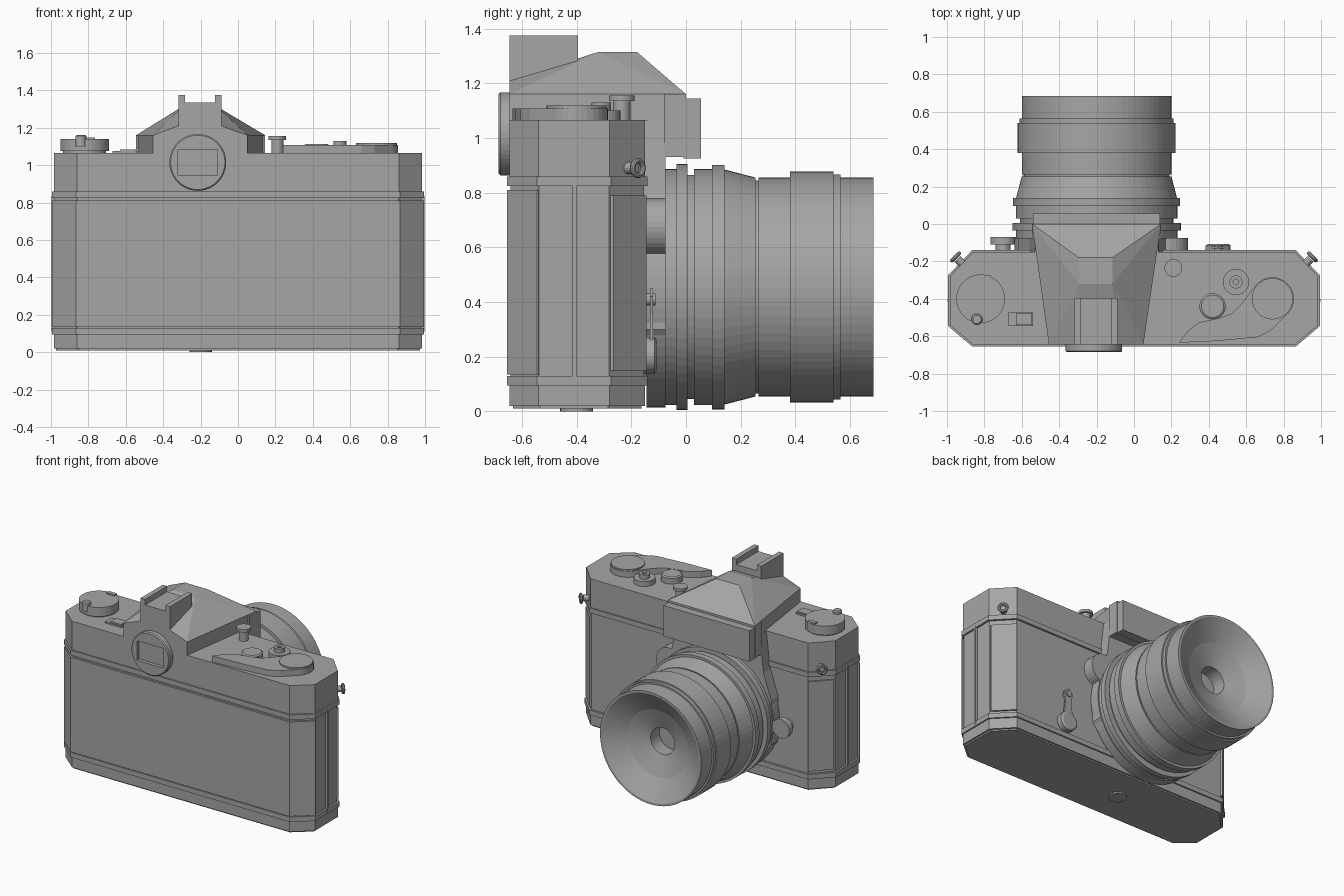
import bpy, bmesh, math
from mathutils import Matrix, Vector

cube = bpy.data.objects.get("Cube")
if cube:
    bpy.data.objects.remove(cube, do_unlink=True)

grey = bpy.data.materials.new("plain_grey")
grey.use_nodes = True
colour = (0.38, 0.38, 0.38, 1)
grey.diffuse_color = colour
grey.node_tree.nodes["Principled BSDF"].inputs["Base Color"].default_value = colour

UP = Matrix.Identity(4)
BACK = Matrix.Rotation(-math.pi / 2, 4, 'X')   # local z points along +y


def finish(name, bm, matrix=UP):
    bmesh.ops.recalc_face_normals(bm, faces=bm.faces)
    mesh = bpy.data.meshes.new(name)
    bm.to_mesh(mesh)
    bm.free()
    mesh.transform(matrix)
    mesh.materials.append(grey)
    obj = bpy.data.objects.new(name, mesh)
    bpy.context.collection.objects.link(obj)
    return obj


def slab(name, outline, low, high, along_y=False):
    """Extrude an outline: (x, y) upwards, or (x, z) along y."""
    bm = bmesh.new()
    place = (lambda a, b, t: (a, t, b)) if along_y else (lambda a, b, t: (a, b, t))
    ends = [[bm.verts.new(place(a, b, t)) for a, b in outline] for t in (low, high)]
    for ring in ends:
        bm.faces.new(ring)
    n = len(outline)
    for i in range(n):
        j = (i + 1) % n
        bm.faces.new((ends[0][i], ends[0][j], ends[1][j], ends[1][i]))
    return finish(name, bm)


def box(name, x, y, z):
    return slab(name, [(x[0], y[0]), (x[1], y[0]), (x[1], y[1]), (x[0], y[1])], *z)


def lathe(name, profile, centre, turn=UP, sides=32):
    """Revolve (radius, height) points about an axis; ends are capped."""
    bm = bmesh.new()
    rings = []
    for r, h in profile:
        rings.append([bm.verts.new((r * math.cos(i * math.tau / sides),
                                    r * math.sin(i * math.tau / sides), h))
                      for i in range(sides)])
    bm.faces.new(rings[0])
    bm.faces.new(rings[-1])
    for a, b in zip(rings, rings[1:]):
        for i in range(sides):
            j = (i + 1) % sides
            bm.faces.new((a[i], a[j], b[j], b[i]))
    return finish(name, bm, Matrix.Translation(centre) @ turn)


def hull(name, points):
    bm = bmesh.new()
    for p in points:
        bm.verts.new(p)
    bmesh.ops.convex_hull(bm, input=bm.verts)
    return finish(name, bm)


def plan(grow=0.0, front=None):
    """Body outline with cut corners, optionally only the rear part."""
    x, cx, g = 0.985 + grow, 0.86 + grow * 0.5, grow
    half = [(cx, -0.645 - g), (x, -0.54 - g / 2)]
    half += [(x, front)] if front else [(x, -0.28 + g / 2), (cx, -0.15 + g)]
    return half + [(-a, b) for a, b in reversed(half)]


# Body shells, lips and rear door
slab("base_plate", plan(-0.012), 0.01, 0.025)
slab("lower_shell", plan(), 0.02, 0.095)
slab("body_core", plan(-0.004), 0.09, 0.87)
slab("upper_shell", plan(), 0.86, 1.065)
slab("lower_lip", plan(0.01), 0.095, 0.13)
slab("upper_lip", plan(0.01), 0.825, 0.86)
slab("rear_door", plan(0.01, -0.54), 0.135, 0.81)
lathe("tripod_socket", [(0.06, 0.0), (0.06, 0.012)], (-0.2, -0.4, 0))
for side, s in (("left", 1), ("right", -1)):
    box(side + "_door_edge", sorted((s * 0.97, s * 0.997)), (-0.415, -0.4), (0.11, 0.835))
    # Grip panel on the front corner
    slab(side + "_corner_panel",
         [(s * a, b) for a, b in ((0.97, -0.285), (0.98, -0.265), (0.865, -0.145),
                                  (0.85, -0.16))], 0.15, 0.79)
    # Strap lug with a ring
    turn = Matrix.Rotation(-s * math.pi / 4, 4, 'Z') @ BACK
    out = Vector((s, 1, 0)).normalized()
    base = Vector((s * 0.915, -0.215, 0.89))
    lathe(side + "_lug_post", [(0.022, 0), (0.022, 0.04)], base, turn, 16)
    bpy.ops.mesh.primitive_torus_add(
        major_radius=0.027, minor_radius=0.01, major_segments=20, minor_segments=8,
        location=base + out * 0.055, rotation=(math.pi / 2, 0, s * math.pi / 4 + math.pi / 2))
    ring = bpy.context.object
    ring.name = side + "_lug_ring"
    ring.data.materials.append(grey)

# Finder housing
foot = [(-0.545, 0), (0.145, 0), (0.05, -0.645), (-0.455, -0.645)]
hull("finder_housing",
     [(x, y, z) for x, y in foot for z in (1.06, 1.16)]
     + [(x, y, 1.315) for x in (-0.295, -0.115) for y in (-0.32, -0.18)]
     + [(x, -0.645, 1.21) for x in (-0.32, -0.09)])
box("finder_front", (-0.545, 0.145), (-0.08, 0.0), (0.93, 1.16))
box("finder_name_panel", (-0.54, 0.14), (-0.01, 0.055), (0.925, 1.145))
box("shoe_base", (-0.318, -0.087), (-0.645, -0.395), (1.19, 1.335))
for side, x in (("right", -0.318), ("left", -0.122)):
    box(side + "_shoe_rail", (x, x + 0.035), (-0.645, -0.395), (1.33, 1.375))

# Eyepiece with a rectangular window recess
eyepiece = lathe("eyepiece", [(0.145, -0.685), (0.152, -0.678), (0.152, -0.63)],
                 (-0.215, 0, 1.015), BACK, 48)
cutter = box("window_cutter", (-0.32, -0.11), (-0.75, -0.66), (0.945, 1.085))
cut = eyepiece.modifiers.new("window", 'BOOLEAN')
cut.object, cut.operation = cutter, 'DIFFERENCE'
bpy.context.view_layer.objects.active = eyepiece
bpy.ops.object.modifier_apply(modifier=cut.name)
bpy.data.objects.remove(cutter, do_unlink=True)

# Mount plate and lens
slab("mount_plate", [(-0.53, 1.065), (0.13, 1.065), (0.16, 0.8), (0.22, 0.62), (0.22, 0.3),
                     (0.08, 0.12), (-0.48, 0.12), (-0.62, 0.3), (-0.62, 0.62),
                     (-0.56, 0.8)], -0.16, -0.075, True)
steps = [(0.44, -0.145, -0.075), (0.432, -0.075, -0.035), (0.45, -0.035, 0.005),
         (0.41, 0.005, 0.03), (0.432, 0.03, 0.095), (0.447, 0.095, 0.14)]
profile = [(r, h) for r, a, b in steps for h in (a, b)]
profile += [(0.43, 0.14), (0.4, 0.255), (0.39, 0.255), (0.39, 0.265), (0.4, 0.265), (0.4, 0.38),
            (0.422, 0.38), (0.422, 0.54), (0.412, 0.54), (0.412, 0.565), (0.4, 0.565),
            (0.4, 0.685), (0.385, 0.685), (0.24, 0.6), (0.095, 0.55), (0.095, 0.45)]
lathe("lens_barrel", profile, (-0.2, 0, 0.455), BACK, 72)

# Front controls
lathe("lens_release_stem", [(0.04, -0.16), (0.04, -0.11), (0.068, -0.11), (0.068, -0.07)],
      (-0.7, 0, 0.44), BACK)
lathe("front_boss", [(0.105, -0.16), (0.105, -0.075)], (0.185, 0, 0.675), BACK)
lathe("timer_pivot", [(0.067, -0.155), (0.067, -0.115), (0.055, -0.107)], (0.45, 0, 0.205), BACK)
slab("timer_lever", [(0.41, 0.2), (0.49, 0.2), (0.475, 0.35), (0.485, 0.42), (0.45, 0.45),
                     (0.415, 0.42), (0.425, 0.35)], -0.132, -0.12, True)
lathe("timer_lever_stud", [(0.022, -0.155), (0.022, -0.112)], (0.45, 0, 0.41), BACK, 16)

# Rewind knob, folding crank and counter window
lathe("rewind_knob", [(0.115, 1.06), (0.115, 1.075), (0.13, 1.075), (0.13, 1.14)],
      (-0.82, -0.4, 0), sides=40)
lathe("crank_grip", [(0.03, 1.1), (0.03, 1.155), (0.022, 1.162)], (-0.84, -0.51, 0), sides=20)
box("crank_hinge", (-0.825, -0.765), (-0.305, -0.275), (1.1, 1.148))
box("counter_frame", (-0.67, -0.54), (-0.545, -0.47), (1.06, 1.075))
box("counter_switch", (-0.63, -0.545), (-0.54, -0.475), (1.06, 1.085))

# Film advance lever
arc = [(0.74 + 0.115 * math.cos(a), -0.4 + 0.115 * math.sin(a))
       for a in (math.radians(-40 + 12 * i) for i in range(16))]
tail = [(0.58, -0.42), (0.52, -0.48), (0.45, -0.505), (0.35, -0.525), (0.29, -0.57),
        (0.24, -0.635), (0.45, -0.625), (0.66, -0.605), (0.73, -0.57)]
slab("advance_lever", arc + tail, 1.06, 1.108)
lathe("advance_cap", [(0.11, 1.1), (0.11, 1.118)], (0.74, -0.4, 0))

# Top plate buttons
lathe("shutter_dial", [(0.07, 1.06), (0.07, 1.105), (0.06, 1.112)], (0.42, -0.44, 0))
lathe("release_collar", [(0.07, 1.06), (0.07, 1.1), (0.035, 1.1), (0.035, 1.13),
                         (0.015, 1.13), (0.015, 1.115)], (0.545, -0.31, 0))
lathe("front_button", [(0.032, 1.06), (0.032, 1.135), (0.047, 1.135), (0.047, 1.155)],
      (0.21, -0.235, 0))
